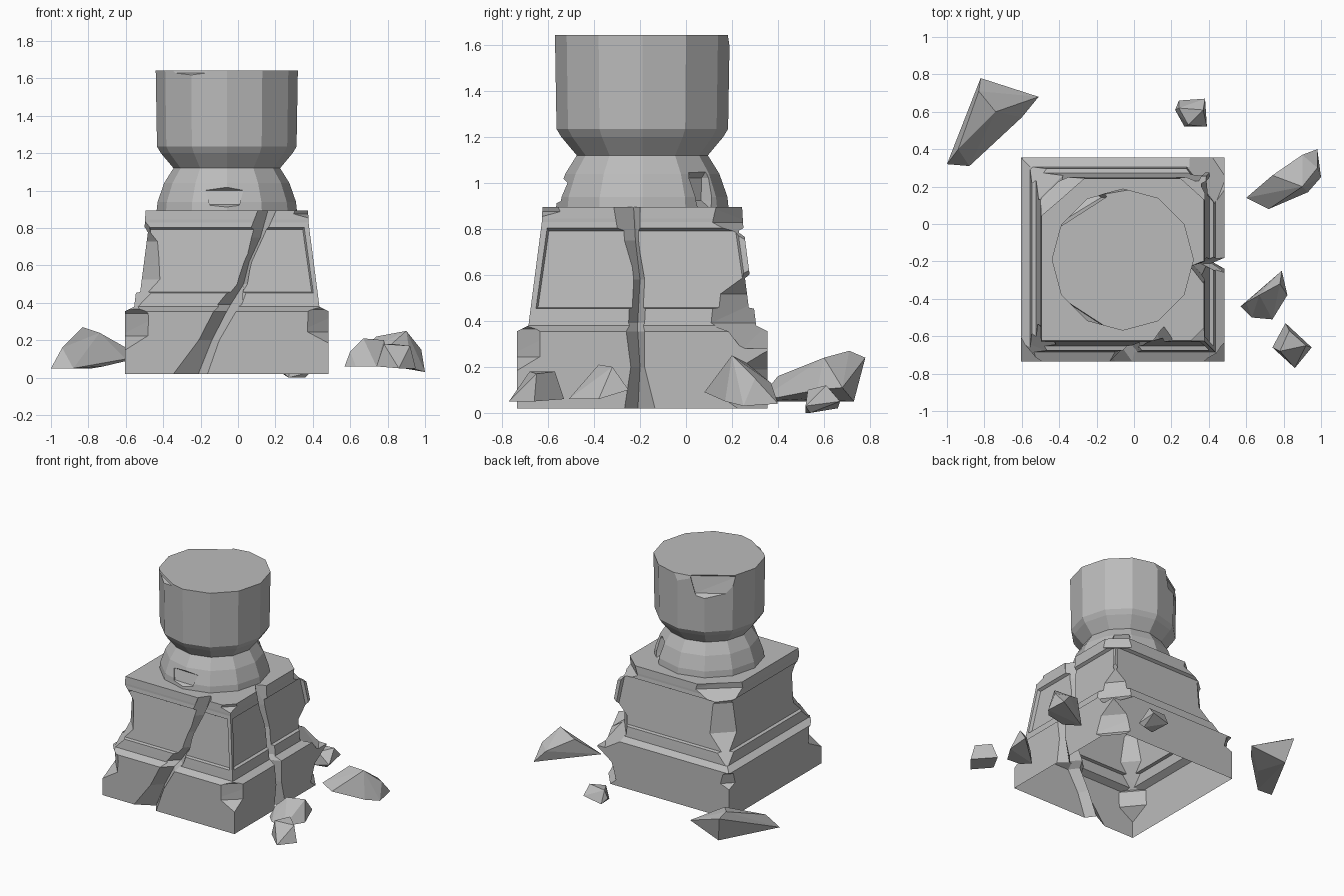
import bpy, bmesh, math
from mathutils import Vector

cube = bpy.data.objects.get("Cube")
if cube:
    bpy.data.objects.remove(cube, do_unlink=True)

CX, CY = -0.06, -0.19

stone = bpy.data.materials.new("grey stone")
stone.use_nodes = True
stone.diffuse_color = (0.5, 0.5, 0.5, 1)
stone.node_tree.nodes["Principled BSDF"].inputs["Base Color"].default_value = (0.5, 0.5, 0.5, 1)


def make(name, bm):
    bmesh.ops.recalc_face_normals(bm, faces=bm.faces)
    mesh = bpy.data.meshes.new(name)
    bm.to_mesh(mesh)
    bm.free()
    mesh.materials.append(stone)
    obj = bpy.data.objects.new(name, mesh)
    bpy.context.collection.objects.link(obj)
    return obj


def hull(name, points):
    bm = bmesh.new()
    for p in points:
        bm.verts.new(p)
    res = bmesh.ops.convex_hull(bm, input=bm.verts)
    bmesh.ops.delete(bm, geom=[v for v in bm.verts if not v.link_faces], context='VERTS')
    return make(name, bm)


def stack(rings):
    """Solid made of matching point rings, closed at both ends."""
    bm = bmesh.new()
    loops = [[bm.verts.new(p) for p in ring] for ring in rings]
    for a, b in zip(loops, loops[1:]):
        for i in range(len(a)):
            j = (i + 1) % len(a)
            bm.faces.new((a[i], a[j], b[j], b[i]))
    bm.faces.new(loops[0][::-1])
    bm.faces.new(loops[-1])
    return bm


def ring(sides, radius, z, turn=0):
    return [(CX + radius * math.cos(turn + math.tau * i / sides),
             CY + radius * math.sin(turn + math.tau * i / sides), z) for i in range(sides)]


def carve(obj, cutters):
    for cutter in cutters:
        mod = obj.modifiers.new("carve", 'BOOLEAN')
        mod.operation, mod.solver, mod.object = 'DIFFERENCE', 'EXACT', cutter
        graph = bpy.context.evaluated_depsgraph_get()
        mesh = bpy.data.meshes.new_from_object(obj.evaluated_get(graph))
        obj.modifiers.clear()
        obj.data = mesh
        bpy.data.objects.remove(cutter, do_unlink=True)


def chip(angle, reach, z, height, width, lean=0.0, skew=0.0):
    """Faceted cutter: bites inward to `reach` from the axis at the given angle."""
    out = Vector((math.cos(math.radians(angle)), math.sin(math.radians(angle)), 0))
    side = Vector((-out.y, out.x, 0))
    pts = []
    for dz, dr, w in ((-1, 0.12, 0.5), (-0.35, 0, 0.8), (0.4, 0.015, 1), (1, 0.12, 0.6)):
        for s in (-1, 1):
            r = reach + dr + lean * dz + s * skew
            for extra in (0, 0.4):
                pts.append(Vector((CX, CY, z + dz * height))
                           + out * (r + extra) + side * (s * width * w + skew))
    return hull("cutter", pts)


def wall(z):
    """Half width of the pedestal at a height."""
    return 0.545 if z < 0.36 else 0.495 - 0.13 * (z - 0.385)


def crack(path, place):
    """Crooked V groove; each stop is height, left edge, deepest line, right edge."""
    rings = []
    for z, left, deep, right in path:
        w = wall(z)
        rings.append([place(u, d, z) for u, d in
                      ((left, w + 0.3), (left, w), (deep, w - 0.07), (right, w), (right, w + 0.3))])
    return make("cutter", stack(rings))


# Stepped square pedestal with recessed panels
profile = ((0.02, 0.545), (0.355, 0.545), (0.38, 0.495), (0.43, 0.489), (0.83, 0.437),
           (0.845, 0.437), (0.895, 0.434))
bm = stack([ring(4, h * math.sqrt(2), z, math.pi / 4) for z, h in profile])
bm.normal_update()
panels = [f for f in bm.faces if 0.6 < f.calc_center_median().z < 0.7]
bmesh.ops.recalc_face_normals(bm, faces=bm.faces)
bmesh.ops.inset_individual(bm, faces=panels, thickness=0.035, depth=0)
bmesh.ops.inset_individual(bm, faces=panels, thickness=0.012, depth=-0.022)
pedestal = make("pedestal", bm)

front_path = ((0, -0.36, -0.22, -0.17), (0.2, -0.21, -0.14, -0.1), (0.355, -0.13, -0.06, -0.01),
              (0.39, -0.11, -0.04, 0.02), (0.5, -0.02, 0.03, 0.06), (0.62, 0.02, 0.06, 0.08),
              (0.75, 0.05, 0.12, 0.14), (0.93, 0.12, 0.17, 0.22))
side_path = ((0, -0.27, -0.21, -0.13), (0.2, -0.24, -0.2, -0.18), (0.355, -0.26, -0.21, -0.18),
             (0.39, -0.25, -0.21, -0.18), (0.58, -0.24, -0.2, -0.17), (0.75, -0.29, -0.22, -0.2),
             (0.93, -0.32, -0.23, -0.2))
carve(pedestal, [
    crack(front_path, lambda u, d, z: (u, CY - d, z)),
    crack(side_path, lambda u, d, z: (CX + d, u, z)),
    # plinth corners
    chip(225, 0.67, 0.28, 0.16, 0.2, -0.02, 0.015),
    chip(315, 0.69, 0.3, 0.16, 0.2, -0.02, 0.01),
    chip(45, 0.66, 0.12, 0.17, 0.25, 0.02, 0.02),
    chip(135, 0.72, 0.3, 0.1, 0.2),
    # shaft corners
    chip(225, 0.56, 0.62, 0.27, 0.2, -0.03, 0.01),
    chip(45, 0.57, 0.45, 0.17, 0.2, -0.03, 0.02),
    chip(135, 0.53, 0.66, 0.28, 0.25, -0.04),
    # cap corners
    chip(135, 0.46, 0.9, 0.13, 0.32, 0, 0.02),
    chip(45, 0.52, 0.87, 0.12, 0.2, 0, -0.01),
    chip(315, 0.56, 0.9, 0.07, 0.2),
])

# The pedestal is a shell, open underneath
bm = bmesh.new()
bm.from_mesh(pedestal.data)
bmesh.ops.delete(bm, geom=[f for f in bm.faces if all(v.co.z < 0.021 for v in f.verts)],
                 context='FACES')
bm.to_mesh(pedestal.data)
bm.free()

# Twelve sided column: flared foot, narrow waist and broken drum
column_profile = ((0.893, 0.375), (0.94, 0.37), (1.04, 0.335), (1.12, 0.285),
                  (1.2, 0.352), (1.235, 0.373), (1.643, 0.38))
column = make("broken_column", stack([ring(12, r, z) for z, r in column_profile]))
carve(column, [
    chip(128, 0.33, 1.57, 0.16, 0.16, -0.05, 0.015),
    chip(100, 0.36, 1.62, 0.08, 0.12, -0.04),
    chip(237, 0.34, 1.66, 0.09, 0.14, -0.04),
    chip(20, 0.355, 1.67, 0.07, 0.1, -0.03),
    chip(268, 0.325, 0.96, 0.1, 0.1, -0.05),
    chip(48, 0.29, 0.97, 0.13, 0.06, -0.03),
])

# Fallen rubble
rubble = {
    "rubble_corner_shard": ((-1, .32, .05), (-.88, .31, .05), (-.94, .4, .16), (-.82, .78, .24),
                            (-.83, .71, .27), (-.74, .6, .24), (-.51, .68, .11), (-.6, .57, .1),
                            (-.72, .5, .06), (-.78, .73, .05)),
    "rubble_long_shard": ((.6, .14, .1), (.72, .08, .09), (.93, .17, .05), (1, .25, .03),
                          (.98, .4, .04), (.9, .37, .13), (.74, .26, .22), (.9, .2, .25), (.98, .3, .15)),
    "rubble_side_block": ((.57, -.44, .06), (.6, -.42, .14), (.79, -.25, .1), (.82, -.38, .06),
                          (.74, -.51, .06), (.63, -.5, .06), (.67, -.38, .21), (.78, -.32, .2)),
    "rubble_front_block": ((.74, -.66, .06), (.81, -.53, .06), (.95, -.66, .05), (.86, -.77, .05),
                           (.78, -.68, .18), (.83, -.57, .18), (.92, -.65, .17)),
    "rubble_small_block": ((.22, .61, .05), (.24, .66, .02), (.38, .67, .05), (.39, .52, .03),
                           (.27, .52, 0), (.36, .54, 0), (.24, .62, .11), (.37, .61, .12), (.29, .53, .1)),
}
for name, points in rubble.items():
    hull(name, points)
